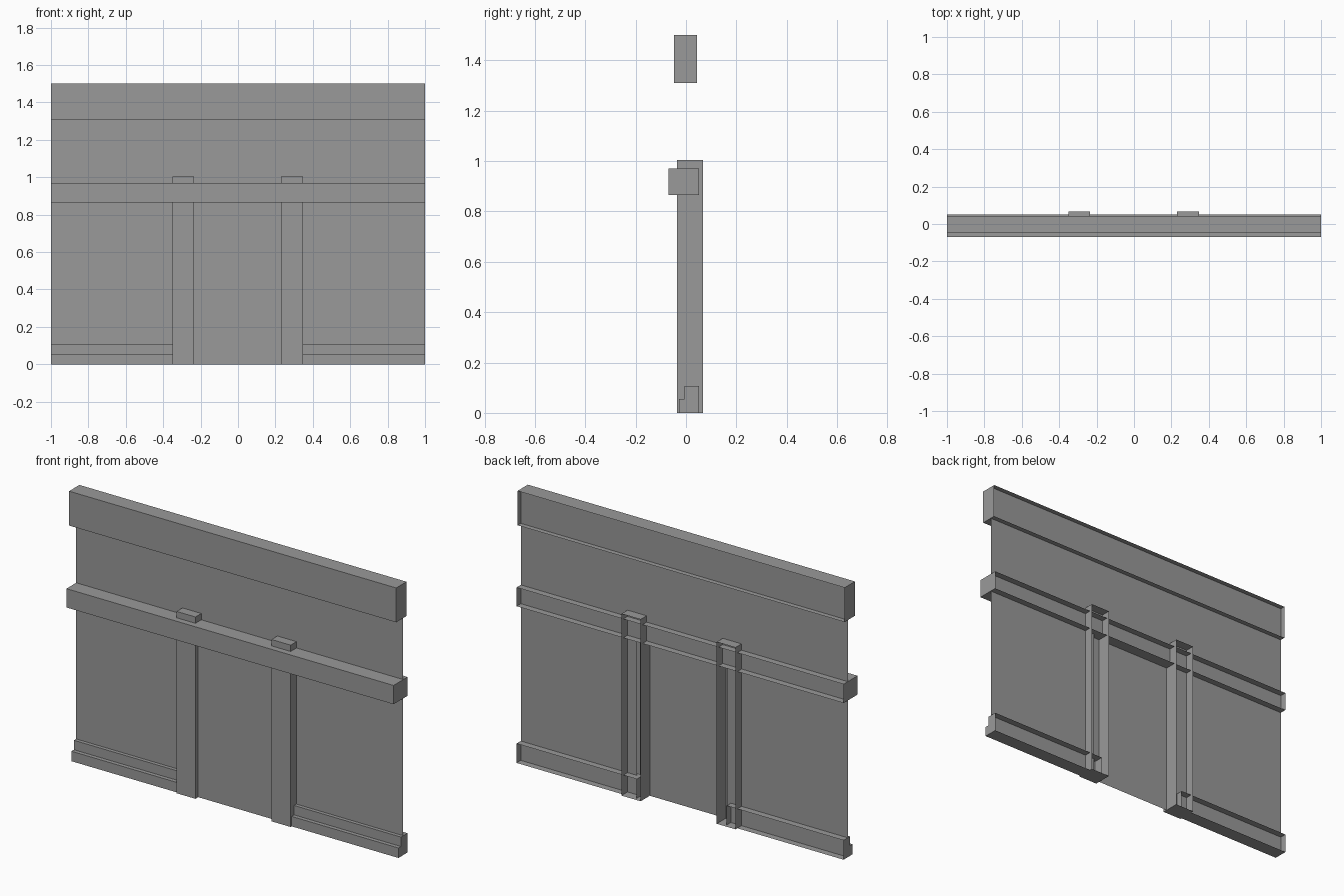
import bpy
import bmesh

cube = bpy.data.objects.get("Cube")
if cube:
    bpy.data.objects.remove(cube, do_unlink=True)

grey = bpy.data.materials.new("plain_grey")
grey.use_nodes = True
colour = (0.32, 0.32, 0.32, 1)
grey.diffuse_color = colour
grey.node_tree.nodes["Principled BSDF"].inputs["Base Color"].default_value = colour


def finish(name, bm):
    mesh = bpy.data.meshes.new(name)
    bm.to_mesh(mesh)
    bm.free()
    mesh.materials.append(grey)
    obj = bpy.data.objects.new(name, mesh)
    bpy.context.collection.objects.link(obj)
    return obj


def trim(name, x0, x1, profile):
    """Sweep a (y, z) profile along x, capped at both ends, open at the back."""
    bm = bmesh.new()
    a = [bm.verts.new((x0, y, z)) for y, z in profile]
    b = [bm.verts.new((x1, y, z)) for y, z in profile]
    for i in range(len(profile) - 1):
        bm.faces.new((a[i], a[i + 1], b[i + 1], b[i]))
    bm.faces.new(a)
    bm.faces.new(b[::-1])
    bmesh.ops.recalc_face_normals(bm, faces=bm.faces)
    return finish(name, bm)


def bar(name, x0, x1, front, back, z0, z1):
    return trim(name, x0, x1, [(back, z0), (front, z0), (front, z1), (back, z1)])


def sheet(name, y, rects):
    """Thin wall surface made of rectangles facing the front."""
    bm = bmesh.new()
    for x0, x1, z0, z1 in rects:
        corners = ((x0, z0), (x1, z0), (x1, z1), (x0, z1))
        bm.faces.new([bm.verts.new((x, y, z)) for x, z in corners])
    return finish(name, bm)


# Wall with a recess between the posts
EDGE_R, EDGE_L, RAIL_Z = -0.26, 0.29, 0.866
sheet("wall_panel", 0.015, [(-1, EDGE_R, 0, RAIL_Z), (EDGE_L, 1, 0, RAIL_Z),
                            (-1, 1, RAIL_Z, 1.5)])
sheet("door_panel", -0.012, [(EDGE_R, EDGE_L, 0, RAIL_Z)])

# Horizontal beams
bar("top_beam", -1, 1, -0.047, 0.043, 1.31, 1.5)
bar("middle_rail", -1, 1, -0.07, 0.052, 0.866, 0.97)

# Posts
bar("right_post", -0.35, -0.235, -0.036, 0.068, 0, 1.005)
bar("left_post", 0.23, 0.347, -0.036, 0.068, 0, 1.005)

# Stepped skirting boards, running into the posts
skirting = [(0.052, 0), (-0.027, 0), (-0.027, 0.055),
            (-0.005, 0.055), (-0.005, 0.107), (0.052, 0.107)]
trim("right_skirting", -1, -0.285, skirting)
trim("left_skirting", 0.265, 1, skirting)
